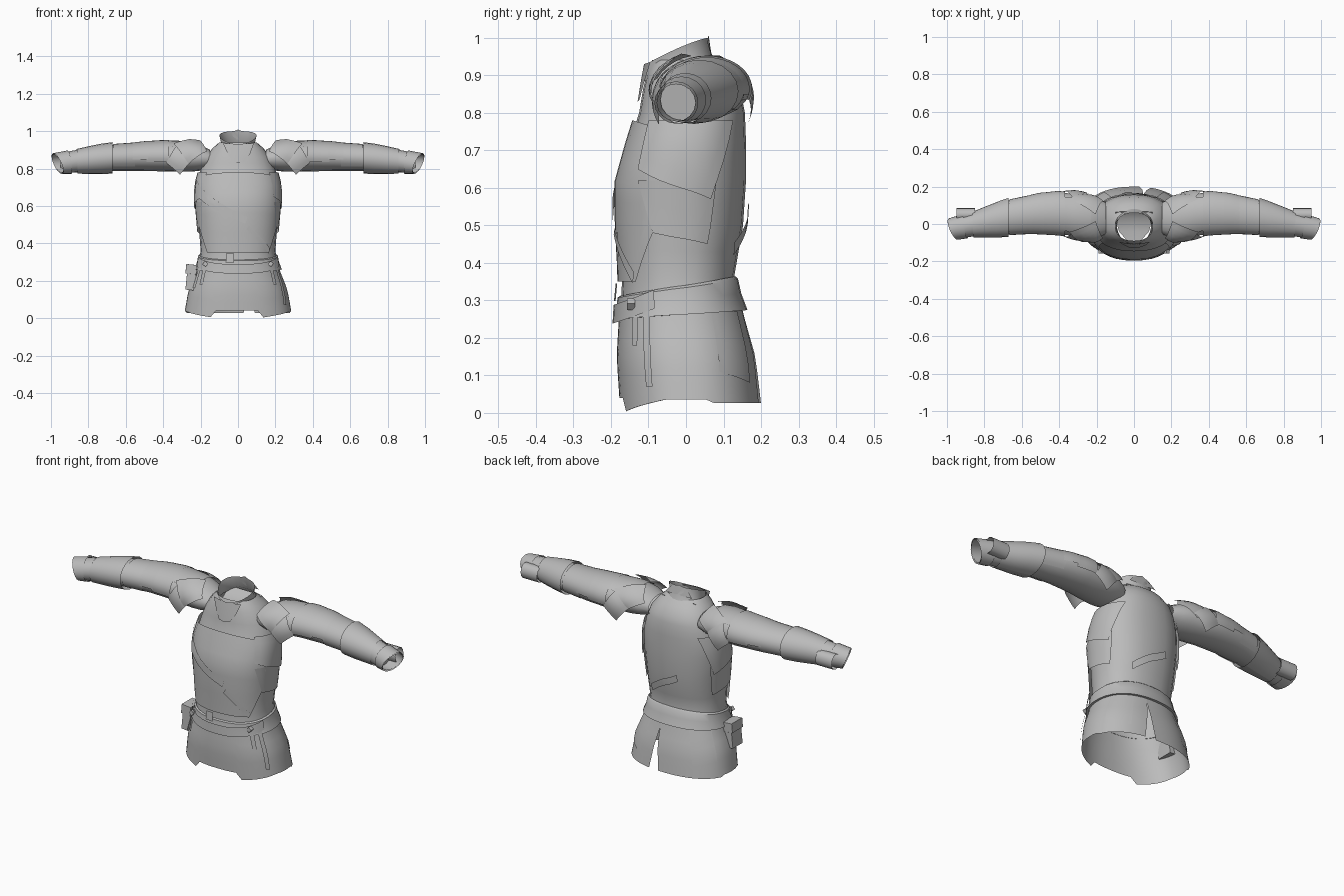
import bpy, math
from mathutils import Vector

if "Cube" in bpy.data.objects:
    bpy.data.objects.remove(bpy.data.objects["Cube"])

grey = bpy.data.materials.new("plain grey")
grey.use_nodes = True
grey.diffuse_color = (0.5, 0.5, 0.5, 1)
grey.node_tree.nodes["Principled BSDF"].inputs["Base Color"].default_value = (0.5, 0.5, 0.5, 1)


def finish(name, verts, faces, angle=40):
    mesh = bpy.data.meshes.new(name)
    mesh.from_pydata(verts, [], faces)
    mesh.materials.append(grey)
    obj = bpy.data.objects.new(name, mesh)
    bpy.context.collection.objects.link(obj)
    bpy.ops.object.select_all(action="DESELECT")
    obj.select_set(True)
    bpy.context.view_layer.objects.active = obj
    bpy.ops.object.mode_set(mode="EDIT")
    bpy.ops.mesh.select_all(action="SELECT")
    bpy.ops.mesh.normals_make_consistent(inside=False)
    bpy.ops.object.mode_set(mode="OBJECT")
    bpy.ops.object.shade_smooth_by_angle(angle=math.radians(angle))


def loft(name, rows, closed=False):
    """Skin a list of equally long point rows."""
    n = len(rows[0])
    faces = [(r * n + i, r * n + (i + 1) % n, (r + 1) * n + (i + 1) % n, (r + 1) * n + i)
             for r in range(len(rows) - 1) for i in range(n if closed else n - 1)]
    finish(name, [p for row in rows for p in row], faces)


def lookup(table, key):
    key = min(max(key, table[0][0]), table[-1][0])
    for a, b in zip(table, table[1:]):
        if key <= b[0]:
            t = (key - a[0]) / (b[0] - a[0])
            return [u + (v - u) * t for u, v in zip(a, b)][1:]


# Torso profile: height, half width, front y, back y
TORSO = [(0.00, 0.288, -0.172, 0.20), (0.15, 0.262, -0.182, 0.182), (0.27, 0.215, -0.175, 0.148),
         (0.36, 0.20, -0.17, 0.128), (0.50, 0.21, -0.178, 0.152), (0.62, 0.222, -0.178, 0.16),
         (0.72, 0.22, -0.15, 0.16), (0.80, 0.20, -0.125, 0.157), (0.86, 0.175, -0.115, 0.145),
         (0.91, 0.135, -0.103, 0.11), (0.94, 0.1, -0.09, 0.07)]
# Arm profile: x, centre y, centre z, depth radius, height radius
ARM = [(0.15, 0.03, 0.85, 0.085, 0.05), (0.2, 0.033, 0.857, 0.105, 0.068), (0.26, 0.04, 0.862, 0.112, 0.08),
       (0.40, 0.058, 0.865, 0.112, 0.08), (0.52, 0.055, 0.863, 0.104, 0.076), (0.66, 0.037, 0.858, 0.092, 0.07),
       (0.75, 0.02, 0.85, 0.082, 0.07), (0.85, 0.0, 0.84, 0.065, 0.062), (0.98, -0.03, 0.825, 0.05, 0.048)]


def body(deg, z, off=0.0):
    """Point on the torso; zero degrees is the front, ninety the left side."""
    hx, front, back = lookup(TORSO, z)
    s, c = math.sin(math.radians(deg)), math.cos(math.radians(deg))
    px = math.copysign(abs(s) ** 0.88, s) * (hx + off)
    py = -math.copysign(abs(c) ** 0.88, c) * ((back - front) / 2 + off) + (front + back) / 2
    return (px, py, z)


def arm(side, x, deg, off=0.0):
    """Point on an arm; zero degrees is up, ninety the front."""
    cy, cz, ry, rz = lookup(ARM, x)
    s, c = math.sin(math.radians(deg)), math.cos(math.radians(deg))
    lean = max(0, x - 0.85) / 0.13 * 0.025
    return (side * (x + lean * (c - s)), cy - s * (ry + off), cz + c * (rz + off))


def mix(a, b, t):
    return a + (b - a) * t


def patch(surface, name, corners, nu=8, nv=4):
    """Plate on a surface from four corners given as (u, v, offset)."""
    a, b, c, d = [Vector(p) for p in corners]
    loft(name, [[surface(*mix(mix(a, b, i / nu), mix(d, c, i / nu), j / nv)) for i in range(nu + 1)]
                for j in range(nv + 1)])


def box(name, centre, size, tilt=0.0):
    bpy.ops.mesh.primitive_cube_add(size=1, location=centre, rotation=(0, tilt, 0))
    obj = bpy.context.object
    obj.name = name
    obj.scale = size
    obj.data.materials.append(grey)
    obj.modifiers.new("bevel", "BEVEL").width = 0.008


# Torso shell, open at the bottom and the neck
loft("torso", [[body(i * 15, z) for i in range(24)]
               for z in (0.26, 0.31, 0.36, 0.43, 0.5, 0.56, 0.62, 0.67, 0.72, 0.76, 0.8, 0.83, 0.86, 0.89, 0.91, 0.94)],
     closed=True)


# Skirt with a tapered back slit and a raised front hem
def hem(deg):
    turn = min(deg % 360, 360 - deg % 360)
    if turn < 26:
        return 0.04
    return mix(0.004, 0.036, min(1, (turn - 26) / 50)) if turn < 110 else 0.027


skirt_rows = []
for k in range(7):
    t = k / 6
    gap = 7 * max(0, t - 0.2)
    skirt_rows.append([body(mix(-190 + gap, 170 - gap, i / 60), mix(0.29, hem(-190 + 6 * i), t), 0.003)
                       for i in range(61)])
loft("skirt", skirt_rows)
for side in (1, -1):
    patch(body, "skirt_back_panel", [(side * 116, 0.27, 0.006), (side * 152, 0.27, 0.006),
                                     (side * 148, 0.08, 0.006), (side * 114, 0.11, 0.006)])

# Chest plate over the front, narrowing to the waist, with panels under the arms
plate_rows = []
for j in range(9):
    t = j / 8
    reach = mix(48, 72, min(1, t * 2.5))
    plate_rows.append([body(reach * i / 8, mix(0.35, 0.78 - 0.03 * (i / 8) ** 2, t), 0.012)
                       for i in range(-8, 9)])
loft("chest_plate", plate_rows)
for side in (1, -1):
    patch(body, "side_panel", [(side * 52, 0.62, 0.014), (side * 118, 0.62, 0.007),
                               (side * 113, 0.45, 0.008), (side * 68, 0.48, 0.014)])
    patch(body, "armpit_panel", [(side * 47, 0.78, 0.014), (side * 135, 0.78, 0.008),
                                 (side * 112, 0.57, 0.015), (side * 50, 0.65, 0.018)])


# Belt with a flared lower edge, a front sash and a buckle
def belt_point(deg, t, off):
    c = math.cos(math.radians(deg))
    return body(deg, mix(0.262 - 0.012 * c, 0.338 - 0.026 * c, t), off)


loft("belt", [[belt_point(i * 12, t, off) for i in range(30)]
              for t, off in ((1, 0.003), (0.92, 0.01), (0.5, 0.01), (0, 0.017), (0, 0.002))], closed=True)
loft("front_sash", [[body(d, z + 0.04 * (d / 70) ** 2, 0.019) for d in range(-70, 71, 10)]
                    for z in (0.238, 0.262, 0.288)])
patch(body, "belt_buckle", [(-14, 0.345, 0.017), (-4, 0.345, 0.017), (-4, 0.298, 0.019), (-14, 0.298, 0.019)], 4, 2)

# Hanging straps, studs and the hip pouch
for side in (1, -1):
    for deg, low in ((45, 0.18), (58, 0.07 if side > 0 else 0.16)):
        patch(body, "hanging_strap", [(side * deg, 0.29, 0.016), (side * (deg + 7), 0.29, 0.016),
                                      (side * (deg + 5), low, 0.01), (side * (deg - 1), low, 0.01)], 2, 4)
    box("belt_stud", body(side * 46, 0.29, 0.022), (0.022, 0.022, 0.022), 0.7)
box("hip_pouch", (-0.25, -0.05, 0.215), (0.05, 0.085, 0.13), 0.1)
box("pouch_flap", (-0.251, -0.05, 0.262), (0.056, 0.092, 0.05), 0.1)

# Diagonal strap across the chest and back
patch(body, "strap_upper", [(-70, 0.74, 0.018), (-72, 0.67, 0.018), (8, 0.505, 0.018), (10, 0.54, 0.018)], 3, 10)
patch(body, "strap_lower", [(12, 0.495, 0.018), (9, 0.475, 0.018), (46, 0.345, 0.018), (48, 0.375, 0.018)], 2, 8)
patch(body, "strap_back", [(150, 0.42, 0.008), (148, 0.455, 0.008), (192, 0.565, 0.014), (194, 0.53, 0.014)], 2, 8)

# Collar, high at the back and sloping to the front, with a closed neck floor
collar_rows = []
for t, rx, front, back in ((0, 0.118, -0.112, 0.09), (0.5, 0.103, -0.113, 0.068), (1, 0.112, -0.106, 0.06)):
    row = []
    for i in range(24):
        a = 2 * math.pi * i / 24
        ahead = (1 + math.cos(a)) / 2
        row.append((rx * math.sin(a) * (1 - 0.25 * ahead), mix(back, front, ahead),
                    mix(0.915 - 0.03 * ahead, 1.0 - 0.07 * ahead ** 1.3, t)))
    collar_rows.append(row)
loft("collar", collar_rows, closed=True)
loft("neck_floor", [[(w * 0.1, y, z) for w in (-1, 0, 1)] if y > 0.02 else
                    [(-w0, y, z), (0, y, z), (w0, y, z)]
                    for y, z, w0 in ((0.065, 0.93, 0.1), (0.03, 0.9, 0.1), (-0.04, 0.89, 0.08), (-0.108, 0.89, 0.02))])
loft("collar_point", [[(-0.08, -0.095, 0.935), (0.0, -0.112, 0.93), (0.085, -0.095, 0.935)],
                      [(-0.055, -0.112, 0.88), (0.0, -0.121, 0.88), (0.065, -0.112, 0.88)],
                      [(-0.03, -0.124, 0.835), (0.0, -0.129, 0.83), (0.035, -0.124, 0.835)]])
loft("nape_peak", [[(-0.05, 0.056, 0.99), (0, 0.06, 1.008), (0.05, 0.056, 0.99)],
                   [(-0.08, 0.066, 0.955), (0, 0.068, 0.955), (0.08, 0.066, 0.955)]])

for side in (1, -1):
    # Sleeve tube, closed a little way inside the open wrist
    xs = (0.15, 0.2, 0.25, 0.32, 0.4, 0.46, 0.52, 0.59, 0.66, 0.7, 0.75, 0.8, 0.85, 0.91, 0.965)
    loft("sleeve", [[arm(side, x, i * 22.5) for i in range(16)] for x in xs], closed=True)
    finish("wrist_plug", [arm(side, 0.9, i * 22.5, -0.002) for i in range(16)], [tuple(range(16))])
    # Overlapping arm bands: start, end, half sweep, offsets at each end
    for name, x0, x1, sweep, o0, o1 in (("upper_arm_band", 0.37, 0.49, 110, 0.008, 0.006),
                                        ("middle_arm_band", 0.48, 0.565, 100, 0.007, 0.003),
                                        ("elbow_band", 0.55, 0.665, 130, 0.003, 0.004),
                                        ("forearm_guard", 0.67, 0.86, 180, 0.014, 0.005),
                                        ("wrist_cuff", 0.9, 0.965, 180, 0.006, 0.006)):
        patch(lambda x, d, o: arm(side, x, d, o), name,
              [(x0, -sweep, o0), (x0, sweep, o0), (x1, sweep, o1), (x1, -sweep, o1)], 20, 3)
    # Shoulder plates and hanging flaps at the front and back
    for f, lift in ((1, 0.02), (-1, 0.005)):
        patch(lambda x, d, o: arm(side, x, f * d, o), "shoulder_plate",
              [(0.205, 8, 0.026), (0.165, 62, lift + 0.01), (0.265, 110, lift + 0.006), (0.345, 45, lift)], 5, 5)
        patch(lambda x, d, o: arm(side, x, f * d, o), "shoulder_flap",
              [(0.33, 50, 0.01), (0.24, 98, 0.014), (0.31, 135, 0.055), (0.385, 112, 0.012)], 5, 5)
    patch(lambda x, d, o: arm(side, x, d, o), "shoulder_cap",
          [(0.23, -60, 0.006), (0.23, 60, 0.006), (0.38, 50, 0.005), (0.38, -50, 0.005)], 10, 3)
    # Small split tube on the back of the forearm
    loft("forearm_tube", [[(side * x, 0.05 + 0.036 * math.cos(a * 0.5), 0.832 + 0.042 * math.sin(a * 0.5))
                           for a in range(-4, 9)] for x in (0.85, 0.9, 0.95)])
